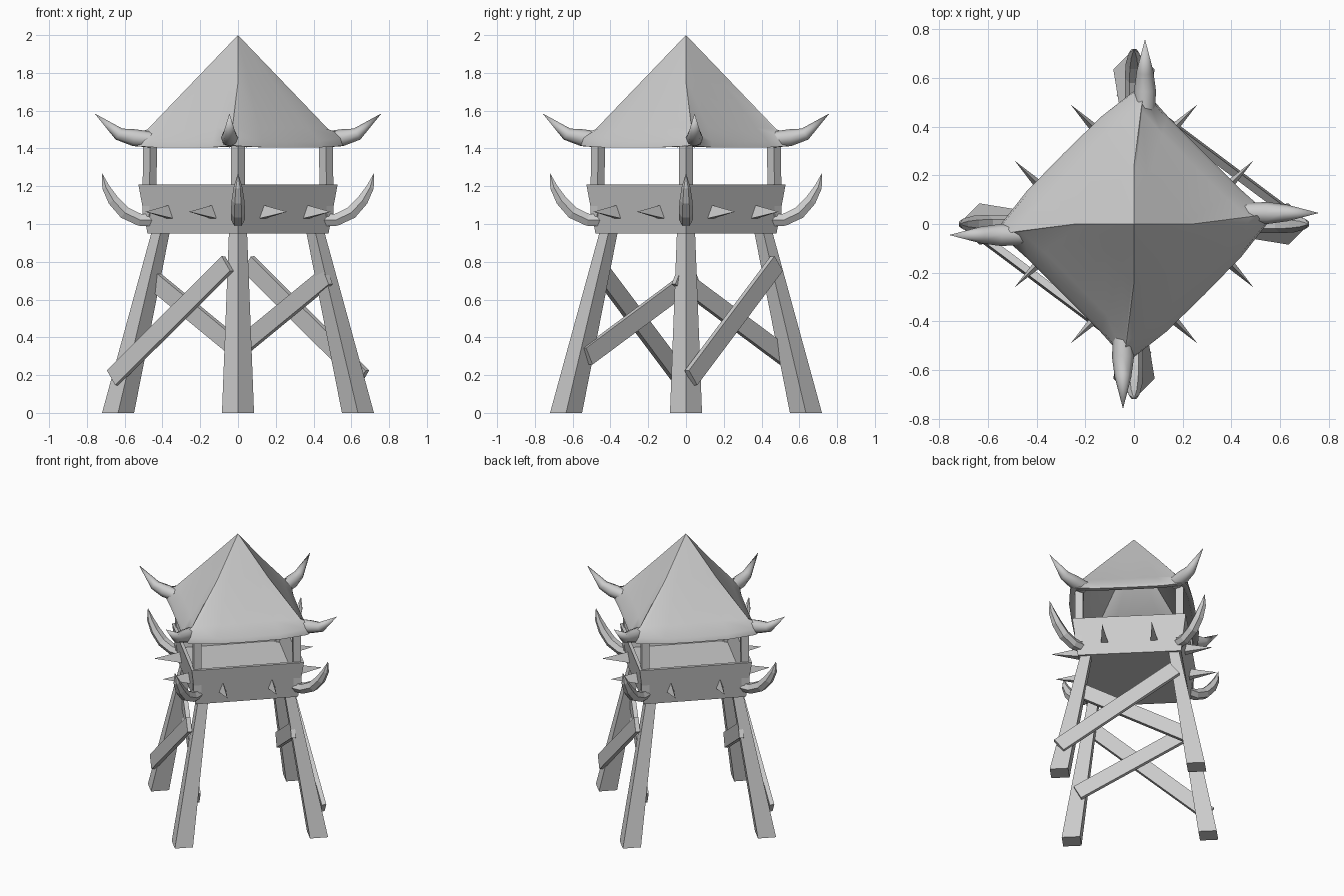
import bpy, bmesh, math
from mathutils import Vector, Matrix

cube = bpy.data.objects.get("Cube")
if cube:
    bpy.data.objects.remove(cube, do_unlink=True)

grey = bpy.data.materials.new("plain_grey")
grey.use_nodes = True
COLOUR = (0.6, 0.6, 0.6, 1)
grey.diffuse_color = COLOUR
grey.node_tree.nodes["Principled BSDF"].inputs["Base Color"].default_value = COLOUR

# The tower is laid out square to its walls, then turned so its corners face the axes
TURN = Matrix.Rotation(math.radians(45), 4, 'Z')
D = math.sqrt(0.5)
CORNERS = {"left": (1, -1), "back": (1, 1), "right": (-1, 1), "front": (-1, -1)}


def loft(name, rings, smooth=None):
    """Skin a list of rings; a ring of one point becomes a tip, open ends are capped."""
    bm = bmesh.new()
    rows = [[bm.verts.new(p) for p in ring] for ring in rings]
    for a, b in zip(rows, rows[1:]):
        n = max(len(a), len(b))
        for i in range(n):
            j = (i + 1) % n
            if len(a) == 1:
                bm.faces.new((a[0], b[i], b[j]))
            elif len(b) == 1:
                bm.faces.new((a[i], b[0], a[j]))
            else:
                bm.faces.new((a[i], b[i], b[j], a[j]))
    for end in (rows[0], rows[-1]):
        if len(end) > 2:
            bm.faces.new(end)
    bmesh.ops.recalc_face_normals(bm, faces=bm.faces)
    bm.transform(TURN)
    mesh = bpy.data.meshes.new(name)
    bm.to_mesh(mesh)
    bm.free()
    mesh.materials.append(grey)
    obj = bpy.data.objects.new(name, mesh)
    bpy.context.collection.objects.link(obj)
    if smooth:
        bpy.ops.object.select_all(action='DESELECT')
        obj.select_set(True)
        bpy.context.view_layer.objects.active = obj
        bpy.ops.object.shade_smooth_by_angle(angle=math.radians(smooth))
    return obj


def square(h, z, cx=0, cy=0):
    return [(cx + x * h, cy + y * h, z) for x, y in ((1, 1), (-1, 1), (-1, -1), (1, -1))]


def corner_beam(name, corner, ends):
    """Square beam leaning at a corner; ends are (radius, height, half side)."""
    loft(name, [square(h, z, corner[0] * r * D, corner[1] * r * D) for r, z, h in ends])


def horn(name, corner, path, sides, shift=0, smooth=None):
    """Tapering horn; path points are (radius, height, thickness)."""
    out = Vector((corner[0], corner[1], 0)).normalized()
    side = Vector((-out.y, out.x, 0))
    drift = Vector((corner[0], -corner[1], 0)) * shift
    rings = []
    for i, (r, z, t) in enumerate(path):
        c = out * r + drift + Vector((0, 0, z))
        if t == 0:
            rings.append([c])
            continue
        p, q = path[max(i - 1, 0)], path[min(i + 1, len(path) - 1)]
        along = (out * (q[0] - p[0]) + Vector((0, 0, q[1] - p[1]))).normalized()
        up = side.cross(along)
        angles = [math.tau * k / sides for k in range(sides)]
        rings.append([c + (side * math.cos(a) + up * math.sin(a)) * t for a in angles])
    loft(name, rings, smooth)


def brace(name, face, high, low, width, thick):
    """Plank across one wall side; ends are (distance out, along, height)."""
    a, b = (Vector((face * u, face * v, z)) for u, v, z in (high, low))
    along = (b - a).normalized()
    across = Vector((1, 0, 0)).cross(along).normalized() * width / 2
    deep = along.cross(across).normalized() * thick / 2
    loft(name, [[p + across * i + deep * j for i, j in ((1, 1), (-1, 1), (-1, -1), (1, -1))]
                for p in (a, b)])


# Parts repeated on each corner
for where, corner in CORNERS.items():
    corner_beam(where + "_leg", corner, [(0.635, 0, 0.06), (0.41, 0.955, 0.034)])
    corner_beam(where + "_roof_post", corner, [(0.47, 1.04, 0.026), (0.465, 1.46, 0.026)])
    horn(where + "_platform_horn", corner,
         [(0.44, 1.02, 0.036), (0.52, 1.022, 0.037), (0.60, 1.06, 0.038),
          (0.66, 1.125, 0.034), (0.70, 1.195, 0.023), (0.72, 1.27, 0)], 6)
    horn(where + "_roof_horn", corner,
         [(0.46, 1.447, 0.042), (0.55, 1.457, 0.045), (0.63, 1.476, 0.034),
          (0.76, 1.586, 0)], 8, 0.032, 50)

# Cross braces on two opposite sides, one plank outside the legs and one inside
for label, face in (("back_left", 1), ("front_right", -1)):
    brace(label + "_outer_brace", face, (0.378, 0.30, 0.79), (0.487, -0.45, 0.185), 0.1, 0.03)
    brace(label + "_inner_brace", face, (0.30, -0.37, 0.725), (0.338, 0.40, 0.30), 0.1, 0.03)

# Tray-shaped platform with flared walls and a sunken floor
loft("platform", [square(0.339, 0.95), square(0.373, 1.21),
                  square(0.35, 1.21), square(0.33, 1.05)])

# Wall spikes, two on each side
for k in range(4):
    spin = Matrix.Rotation(k * math.pi / 2, 3, 'Z')
    for v in (-0.163, 0.163):
        base = [(0.35, v - 0.024, 1.03), (0.35, v + 0.024, 1.03), (0.355, v, 1.1)]
        loft("wall_spike", [[spin @ Vector(p) for p in base],
                            [spin @ Vector((0.53, v, 1.065))]])


def roof_ring(h, z, corner_r, corner_z):
    """Square ring whose corners are pulled to their own radius and height."""
    ring = []
    for k in range(4):
        spin = Matrix.Rotation(k * math.pi / 2, 3, 'Z')
        for s in (-1, -0.85, -0.5, 0, 0.5, 0.85):
            w = s ** 4
            p = spin @ Vector((h, s * h, z)).lerp(
                Vector((corner_r * D, math.copysign(corner_r * D, s), corner_z)), w)
            pull = 0.03 * w * max(0, corner_r - 0.3) / 0.25
            p.x += math.copysign(pull, p.x)
            p.y -= math.copysign(pull, p.y)
            ring.append(p)
    return ring


# Hollow roof shell with a soft lip around the eaves
loft("roof", [[(0, 0, 2)],
              roof_ring(0.165, 1.76, 0.24, 1.75),
              roof_ring(0.343, 1.51, 0.48, 1.5),
              roof_ring(0.40, 1.435, 0.56, 1.475),
              roof_ring(0.41, 1.405, 0.56, 1.42),
              roof_ring(0.38, 1.405, 0.52, 1.415),
              [(0, 0, 1.93)]], 60)
